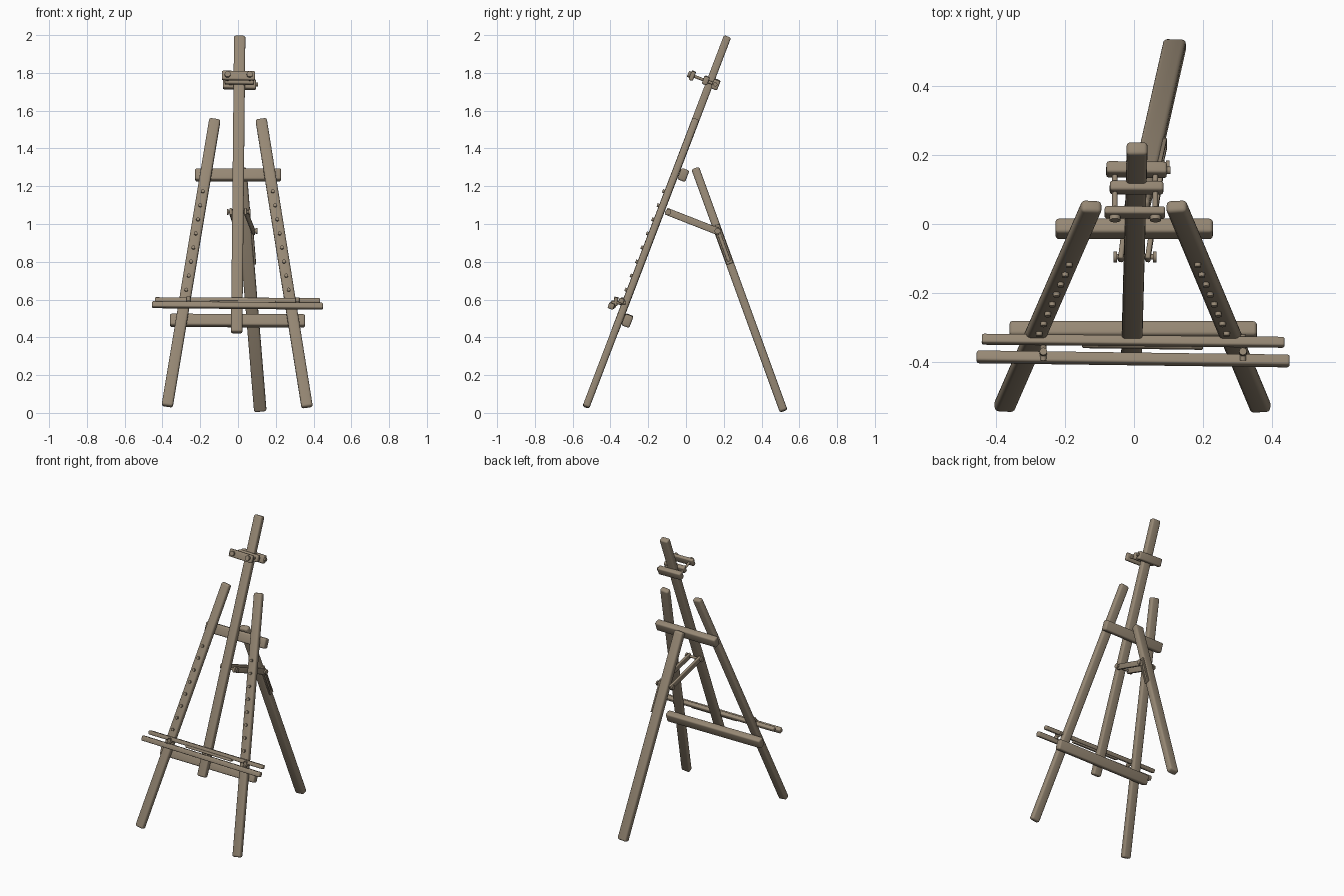
import bpy, bmesh, math
from mathutils import Vector, Matrix

if "Cube" in bpy.data.objects:
    bpy.data.objects.remove(bpy.data.objects["Cube"])

wood = bpy.data.materials.new("brown_wood")
wood.diffuse_color = (0.305, 0.245, 0.175, 1)
wood.use_nodes = True
wood.node_tree.nodes["Principled BSDF"].inputs["Base Color"].default_value = wood.diffuse_color

# The front frame lies in a plane leaning back
A = math.atan(0.382)
N = Vector((0, math.cos(A), -math.sin(A)))   # plane normal, to the back
X = Vector((1, 0, 0))


def P(x, z, off=0.0):
    """Point of the leaning plane at height z, shifted along its normal."""
    return Vector((x, -0.53 + 0.382 * (z - 0.03), z)) + N * off


def finish(name, bm, matrix):
    bmesh.ops.recalc_face_normals(bm, faces=bm.faces)
    me = bpy.data.meshes.new(name)
    bm.to_mesh(me)
    bm.free()
    ob = bpy.data.objects.new(name, me)
    ob.matrix_world = matrix
    me.materials.append(wood)
    bpy.context.collection.objects.link(ob)
    bpy.ops.object.select_all(action='DESELECT')
    ob.select_set(True)
    bpy.context.view_layer.objects.active = ob
    bpy.ops.object.shade_smooth_by_angle(angle=math.radians(40))
    return ob


def frame(p0, p1, normal):
    d = (p1 - p0).normalized()
    y = (normal - d * normal.dot(d)).normalized()
    x = y.cross(d)
    m = Matrix((x, y, d)).transposed().to_4x4()
    m.translation = (p0 + p1) / 2
    return m


def beam(name, p0, p1, w, t, normal=N, bevel=0.01):
    """Rounded bar from p0 to p1, thickness t along the normal."""
    p0, p1 = Vector(p0), Vector(p1)
    bm = bmesh.new()
    bmesh.ops.create_cube(bm, size=1)
    bmesh.ops.scale(bm, vec=(w, t, (p1 - p0).length), verts=bm.verts)
    bmesh.ops.bevel(bm, geom=bm.edges[:], offset=bevel, segments=3,
                    profile=0.5, affect='EDGES')
    return finish(name, bm, frame(p0, p1, normal))


def rod(name, p0, p1, r, sides=12):
    p0, p1 = Vector(p0), Vector(p1)
    bm = bmesh.new()
    bmesh.ops.create_cone(bm, cap_ends=True, segments=sides, radius1=r,
                          radius2=r, depth=(p1 - p0).length)
    normal = X if abs((p1 - p0).normalized().x) < 0.9 else Vector((0, 0, 1))
    return finish(name, bm, frame(p0, p1, normal))


# Front legs and mast
legs = {"left": ((-0.375, 0.035), (-0.122, 1.555)),
        "right": ((0.366, 0.03), (0.122, 1.555))}
for side, (b, t) in legs.items():
    beam(side + "_front_leg", P(*b), P(*t), 0.06, 0.038, bevel=0.012)
beam("mast", P(-0.007, 0.425), P(0.009, 1.993), 0.06, 0.04)

# Peg row on each front leg
for side, (b, t) in legs.items():
    for i in range(8):
        z = 1.165 - i * 0.0745
        x = b[0] + (t[0] - b[0]) * (z - b[1]) / (t[1] - b[1])
        rod(side + "_peg", P(x, z, -0.03), P(x, z, 0), 0.0095)

# Cross bars behind the legs
beam("upper_crossbar", P(-0.227, 1.275, 0.043), P(0.228, 1.275, 0.043), 0.065, 0.045)
beam("lower_crossbar", P(-0.36, 0.505, 0.042), P(0.355, 0.502, 0.042), 0.065, 0.045)

# Rear leg
r_top, r_bot = Vector((0.012, 0.049, 1.295)), Vector((0.118, 0.517, 0.010))
RN = Vector((0, 0.94, 0.34))
beam("rear_leg", r_bot, r_top, 0.066, 0.043, RN, 0.012)


def R(z, dx=0.0, dn=0.0):
    f = (z - r_bot.z) / (r_top.z - r_bot.z)
    return r_bot.lerp(r_top, f) + X * dx + RN * dn


# Slotted runner on the side of the rear leg
for dn in (-0.013, 0.013):
    beam("slot_rail", R(0.79, 0.036, dn), R(0.985, 0.036, dn), 0.012, 0.01, RN, 0.003)
for z in (0.79, 0.98):
    beam("slot_end", R(z, 0.036), R(z + 0.014, 0.036), 0.012, 0.035, RN, 0.003)

# Brace: two parallel bars joining mast and rear leg
for s in (-1, 1):
    beam("brace_bar", (s * 0.039, -0.105, 1.068), (0.04 + s * 0.043, 0.178, 0.957),
         0.015, 0.038, Vector((0, 0.37, 0.93)), 0.005)
rod("brace_front_bolt", (-0.05, -0.095, 1.063), (0.06, -0.095, 1.063), 0.008)
rod("brace_rear_bolt", (-0.018, 0.167, 0.963), (0.102, 0.167, 0.963), 0.009)
for x, y, z in ((-0.054, -0.095, 1.063), (0.06, -0.095, 1.063),
                (-0.018, 0.167, 0.963), (0.097, 0.167, 0.963)):
    rod("bolt_head", (x - 0.005, y, z), (x + 0.005, y, z), 0.016)

# Canvas tray: two slim rails with spacers
beam("tray_back_rail", (-0.44, -0.333, 0.597), (0.435, -0.342, 0.593), 0.026, 0.028, N, 0.006)
beam("tray_front_rail", (-0.455, -0.384, 0.573), (0.45, -0.396, 0.565), 0.032, 0.032, N, 0.007)
beam("tray_spacer", (-0.15, -0.345, 0.583), (0.2, -0.350, 0.581), 0.018, 0.026, N, 0.005)
for x, z in ((-0.262, 0.592), (0.315, 0.588)):
    rod("tray_bolt", (x, -0.395, z - 0.005), (x, -0.32, z - 0.005), 0.009)
    rod("tray_pin", (x, -0.375, z - 0.02), (x, -0.368, z + 0.022), 0.011)

# Top clamp: plates around the mast and a front lip
beam("clamp_back_plate", P(-0.08, 1.753, 0.032), P(0.095, 1.748, 0.032), 0.052, 0.036, N, 0.008)
beam("clamp_middle_plate", P(-0.07, 1.753, -0.024), P(0.085, 1.75, -0.024), 0.045, 0.03, N, 0.008)
beam("clamp_front_lip", P(-0.085, 1.751, -0.10), P(0.09, 1.748, -0.10), 0.05, 0.024, N, 0.007)
for x in (-0.055, 0.062):
    rod("clamp_rod", P(x, 1.75, -0.115), P(x, 1.75, 0.03), 0.008)
    rod("clamp_bolt_head", P(x, 1.75, -0.125), P(x, 1.75, -0.105), 0.016)
rod("clamp_side_bolt", P(0.085, 1.75, 0.03), P(0.106, 1.75, 0.03), 0.011)
